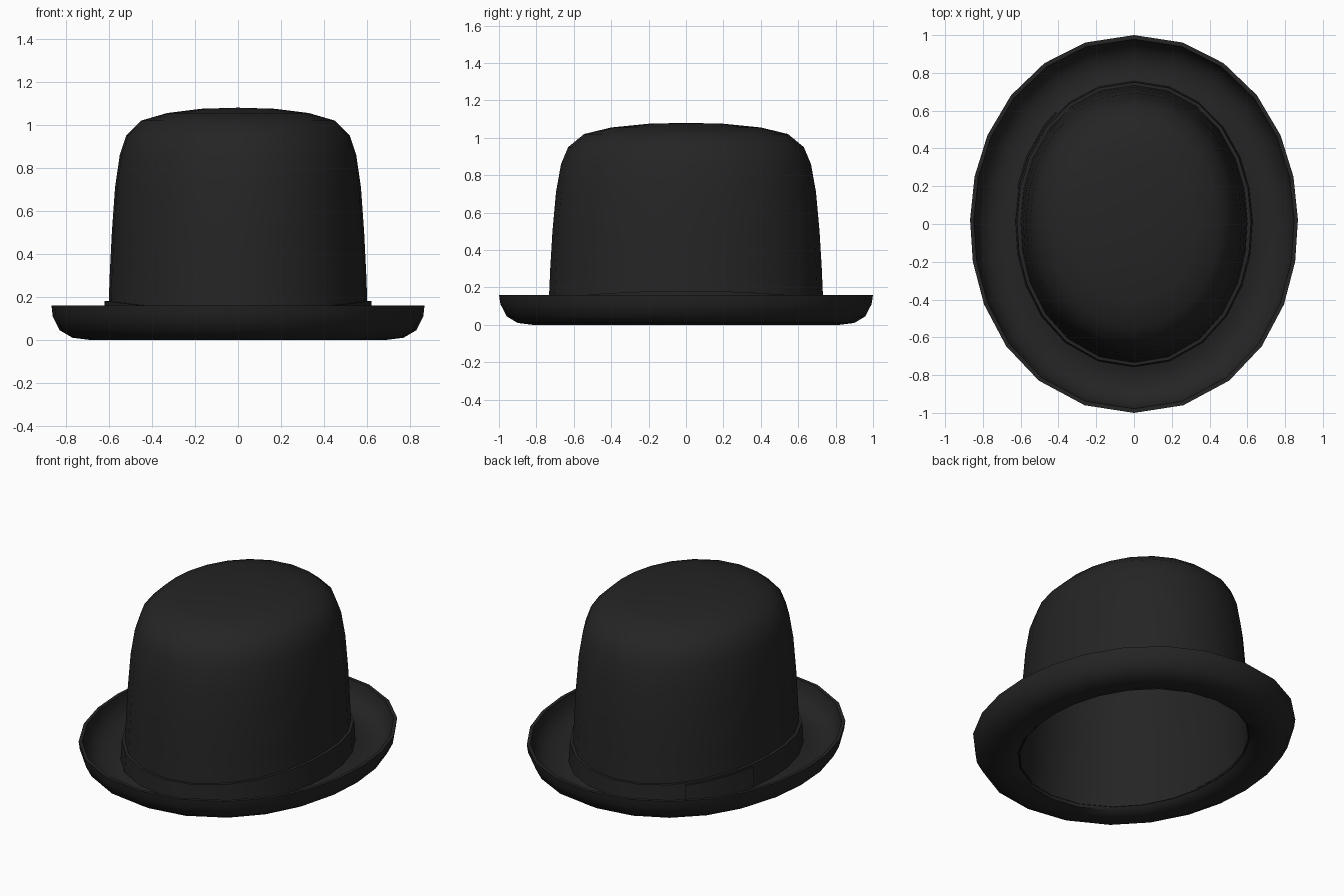
import bpy, bmesh, math

if "Cube" in bpy.data.objects:
    bpy.data.objects.remove(bpy.data.objects["Cube"])

felt = bpy.data.materials.new("black_felt")
felt.diffuse_color = (0.018, 0.018, 0.018, 1)
felt.use_nodes = True
felt.node_tree.nodes["Principled BSDF"].inputs["Base Color"].default_value = felt.diffuse_color

# Angles from the back (+y) round one side to the front, mirrored for the other
HALF = [0, 17.2, 32.7, 47.7, 62.3, 75.5, 88.7, 101.5, 115, 129.7, 145, 162.6, 180]
ANGLES = HALF + [360 - a for a in HALF[-2:0:-1]]
POWER = 2.08


def oval(rx, ry, deg):
    """Point on a slightly squared oval."""
    s, c = math.sin(math.radians(deg)), math.cos(math.radians(deg))
    r = (abs(s) ** POWER + abs(c) ** POWER) ** (-1 / POWER)
    return rx * r * s, ry * r * c


def loft(name, rings, angles=ANGLES, closed_profile=False, closed_round=True, smooth=40):
    """Skin oval rings (rx, ry, z); z may be a function of the angle."""
    bm = bmesh.new()
    grid = []
    for rx, ry, z in rings:
        if rx == 0:
            grid.append([bm.verts.new((0, 0, z))] * len(angles))
        else:
            grid.append([bm.verts.new((*oval(rx, ry, a), z(a) if callable(z) else z))
                         for a in angles])
    n, m = len(angles), len(rings)
    for i in range(m if closed_profile else m - 1):
        p, q = grid[i], grid[(i + 1) % m]
        for j in range(n if closed_round else n - 1):
            k = (j + 1) % n
            bm.faces.new(list(dict.fromkeys((p[j], p[k], q[k], q[j]))))
    if not closed_round:  # end caps
        bm.faces.new([r[0] for r in grid])
        bm.faces.new([r[-1] for r in grid])
    bmesh.ops.recalc_face_normals(bm, faces=bm.faces)
    mesh = bpy.data.meshes.new(name)
    bm.to_mesh(mesh)
    bm.free()
    mesh.materials.append(felt)
    ob = bpy.data.objects.new(name, mesh)
    bpy.context.collection.objects.link(ob)
    bpy.context.view_layer.objects.active = ob
    ob.select_set(True)
    bpy.ops.object.shade_smooth_by_angle(angle=math.radians(smooth))
    ob.select_set(False)
    return ob


# Hollow crown: outer skin down to the opening, then the lining back up
outer = [(0, 0, 1.08), (0.17, 0.20, 1.075), (0.33, 0.40, 1.055), (0.45, 0.545, 1.02),
         (0.52, 0.63, 0.95), (0.55, 0.668, 0.86), (0.572, 0.695, 0.71),
         (0.587, 0.714, 0.50), (0.597, 0.726, 0.30), (0.602, 0.732, 0.16),
         (0.610, 0.742, 0.05)]
lining = [(max(x - 0.012, 0), max(y - 0.012, 0), z - 0.012) for x, y, z in outer]
loft("crown", outer + lining[::-1])

# Curled brim with a thin rolled edge
loft("brim", [(0.600, 0.732, 0.05), (0.66, 0.79, 0.025), (0.72, 0.85, 0.023),
              (0.765, 0.895, 0.035), (0.81, 0.94, 0.065), (0.838, 0.968, 0.115),
              (0.848, 0.978, 0.16), (0.868, 1.0, 0.16), (0.862, 0.992, 0.11),
              (0.83, 0.958, 0.045), (0.77, 0.90, 0.01), (0.69, 0.82, 0.0),
              (0.62, 0.745, 0.018)], closed_profile=True, smooth=50)


# Ribbon band, a little higher at the sides
def band_top(deg):
    return 0.160 - 0.022 * math.cos(math.radians(2 * deg))


loft("ribbon_band", [(0.605, 0.735, 0.035), (0.628, 0.757, 0.035),
                     (0.620, 0.750, band_top), (0.600, 0.730, band_top)],
     closed_profile=True)

# Flat ribbon overlap on the back left
loft("ribbon_overlap", [(0.622, 0.752, 0.04), (0.636, 0.765, 0.04),
                        (0.628, 0.757, lambda a: band_top(a) - 0.01),
                        (0.615, 0.745, lambda a: band_top(a) - 0.01)],
     angles=[284.5, 297.7, 312.3, 320], closed_profile=True, closed_round=False)
